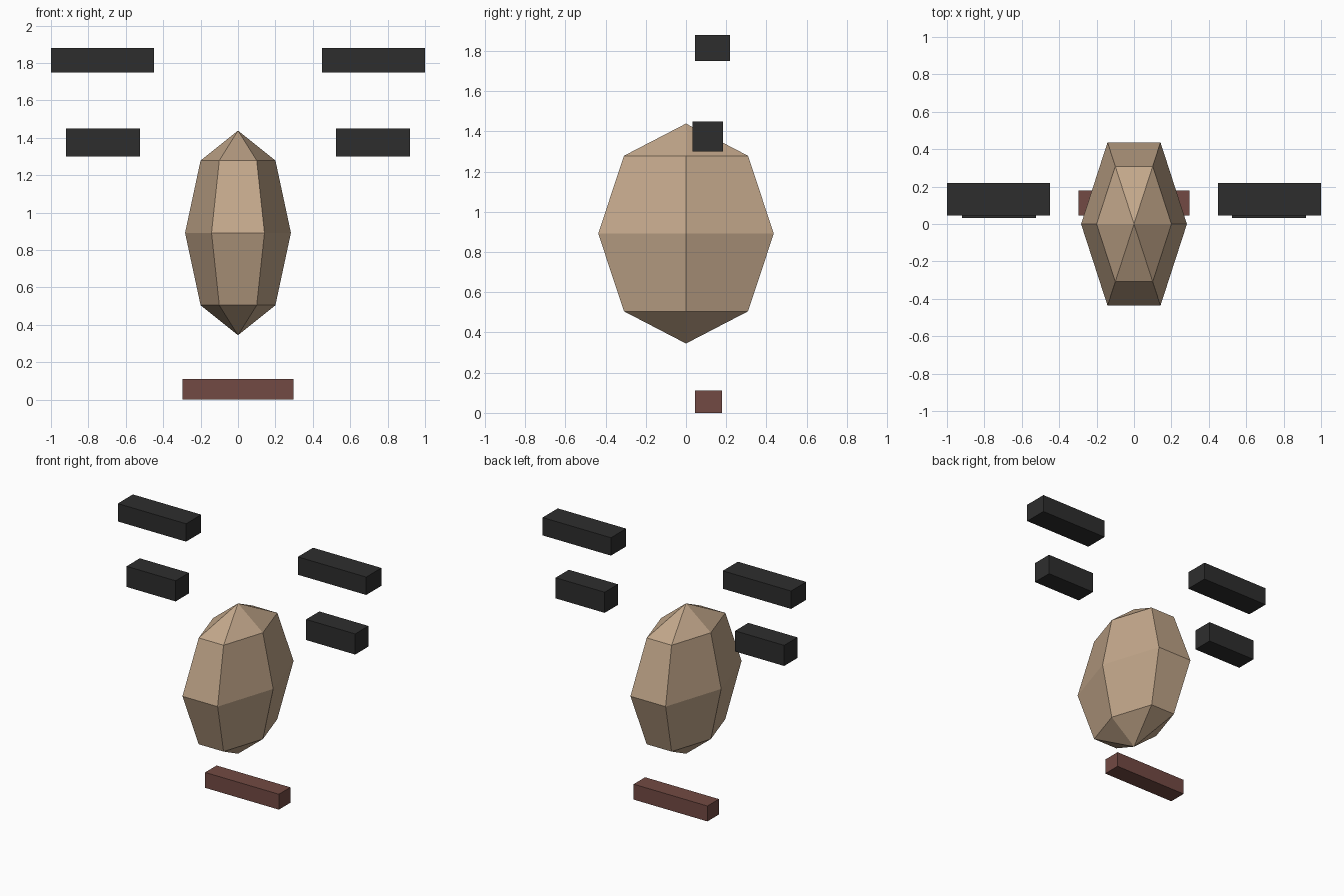
import bpy, bmesh, math

if "Cube" in bpy.data.objects:
    bpy.data.objects.remove(bpy.data.objects["Cube"])


def material(name, rgb):
    m = bpy.data.materials.new(name)
    m.diffuse_color = (*rgb, 1.0)
    m.use_nodes = True
    m.node_tree.nodes["Principled BSDF"].inputs["Base Color"].default_value = m.diffuse_color
    return m


TAN = material("tan", (0.54, 0.385, 0.255))
DARK = material("charcoal", (0.027, 0.027, 0.027))
RED = material("dull_red", (0.17, 0.068, 0.056))


def add_object(name, bm, mat):
    bmesh.ops.recalc_face_normals(bm, faces=bm.faces)
    mesh = bpy.data.meshes.new(name)
    bm.to_mesh(mesh)
    bm.free()
    mesh.materials.append(mat)
    ob = bpy.data.objects.new(name, mesh)
    bpy.context.collection.objects.link(ob)


def box(name, lo, hi, mat):
    bm = bmesh.new()
    bmesh.ops.create_cube(bm, size=1)
    for v in bm.verts:
        v.co = [(a + b) / 2 + c * (b - a) for a, b, c in zip(lo, hi, v.co)]
    add_object(name, bm, mat)


def faceted_ball(name, centre_z, rx, ry, rz, mat, sides=6, bands=4):
    bm = bmesh.new()
    top = bm.verts.new((0, 0, centre_z + rz))
    bottom = bm.verts.new((0, 0, centre_z - rz))
    rings = []
    for i in range(1, bands):
        t = math.pi * i / bands
        angles = [2 * math.pi * k / sides for k in range(sides)]
        rings.append([bm.verts.new((rx * math.sin(t) * math.cos(a),
                                    ry * math.sin(t) * math.sin(a),
                                    centre_z + rz * math.cos(t))) for a in angles])
    for k in range(sides):
        n = (k + 1) % sides
        bm.faces.new((top, rings[0][k], rings[0][n]))
        bm.faces.new((bottom, rings[-1][n], rings[-1][k]))
        for a, b in zip(rings, rings[1:]):
            bm.faces.new((a[k], b[k], b[n], a[n]))
    add_object(name, bm, mat)


# Large six-sided nose
faceted_ball("nose", 0.892, 0.283, 0.504, 0.547, TAN)

# Eyebrows and eyes, one on each side
for side, s in (("left", -1), ("right", 1)):
    for part, x0, x1, y0, y1, z0, z1 in (
            ("eyebrow", 0.45, 1.0, 0.046, 0.22, 1.75, 1.88),
            ("eye", 0.525, 0.92, 0.033, 0.185, 1.30, 1.45)):
        xa, xb = sorted((s * x0, s * x1))
        box(f"{side}_{part}", (xa, y0, z0), (xb, y1, z1), DARK)

# Mouth bar
box("mouth", (-0.297, 0.046, 0.0), (0.297, 0.178, 0.112), RED)
